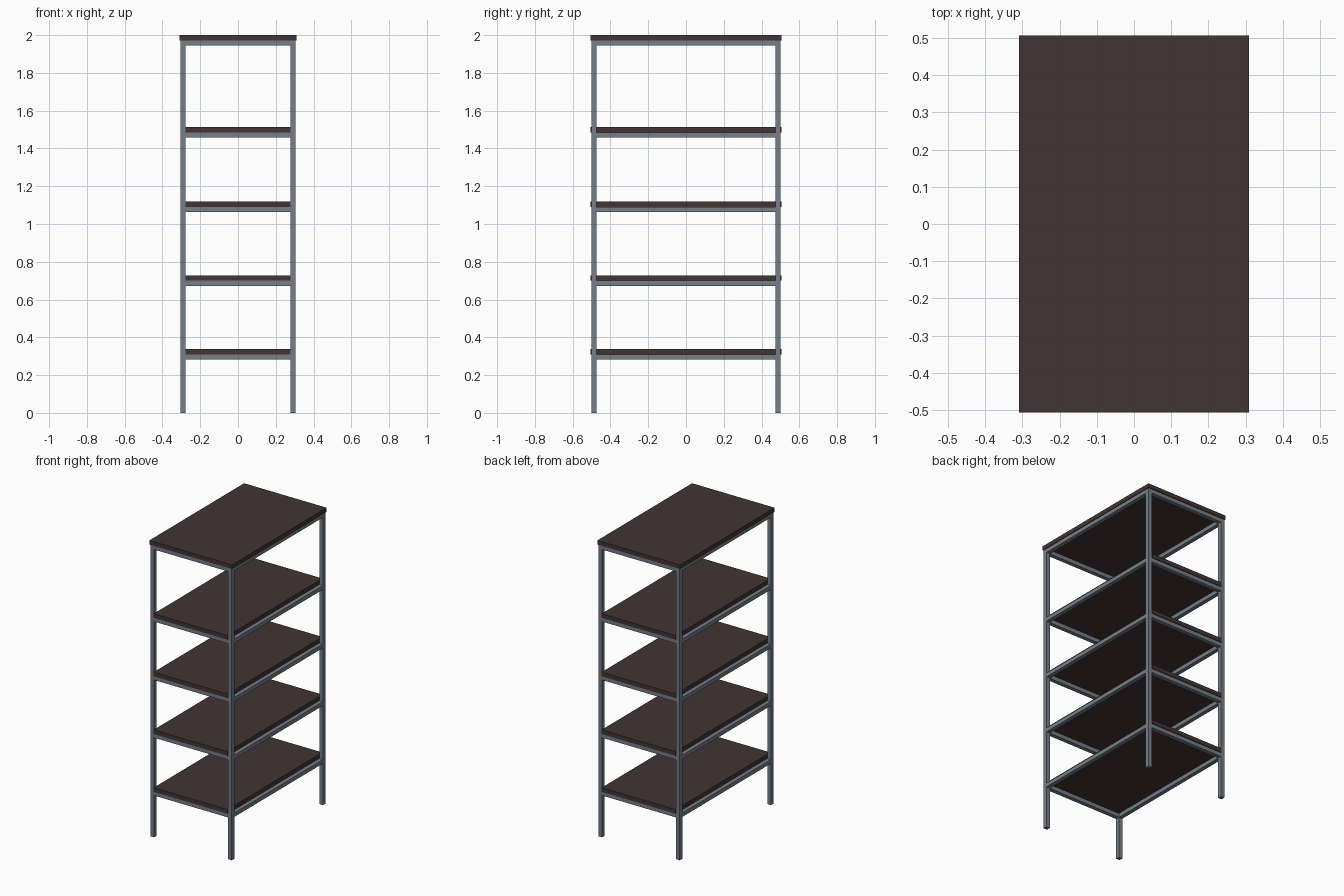
import bpy

if "Cube" in bpy.data.objects:
    bpy.data.objects.remove(bpy.data.objects["Cube"])

def material(name, rgb):
    m = bpy.data.materials.new(name)
    m.diffuse_color = (*rgb, 1)
    m.use_nodes = True
    m.node_tree.nodes["Principled BSDF"].inputs["Base Color"].default_value = m.diffuse_color
    return m

WOOD = material("dark brown wood", (0.055, 0.035, 0.034))
STEEL = material("blue grey steel", (0.18, 0.21, 0.245))

def box(name, x, y, z, mat):
    """Box from (min, max) ranges on each axis."""
    bpy.ops.mesh.primitive_cube_add(size=1)
    o = bpy.context.object
    o.name = name
    o.location = [(a + b) / 2 for a, b in (x, y, z)]
    o.scale = [b - a for a, b in (x, y, z)]
    o.data.materials.append(mat)
    return o

OX, OY, T = 0.304, 0.501, 0.027      # outer frame half sizes, tube width
IX, IY = OX - T, OY - T
BOARD = 0.028
TOP = 2.0 - BOARD

def side(inner, outer, s):
    return (inner, outer) if s > 0 else (-outer, -inner)

# Four corner legs
for sx in (-1, 1):
    for sy in (-1, 1):
        box("leg", side(IX, OX, sx), side(IY, OY, sy), (0, TOP), STEEL)

# Rail frames under each board
for z in (0.309, 0.70, 1.09, 1.485, TOP):
    for s in (-1, 1):
        box("long_rail", side(IX, OX, s), (-IY, IY), (z - T, z), STEEL)
        box("short_rail", (-IX, IX), side(IY, OY, s), (z - T, z), STEEL)
    # Shelves fit between the legs; the top board covers them
    if z == TOP:
        box("top_board", (-0.309, 0.309), (-0.506, 0.506), (z, 2.0), WOOD)
    else:
        box("shelf_board", (-IX, IX), (-0.506, 0.506), (z, z + BOARD), WOOD)
